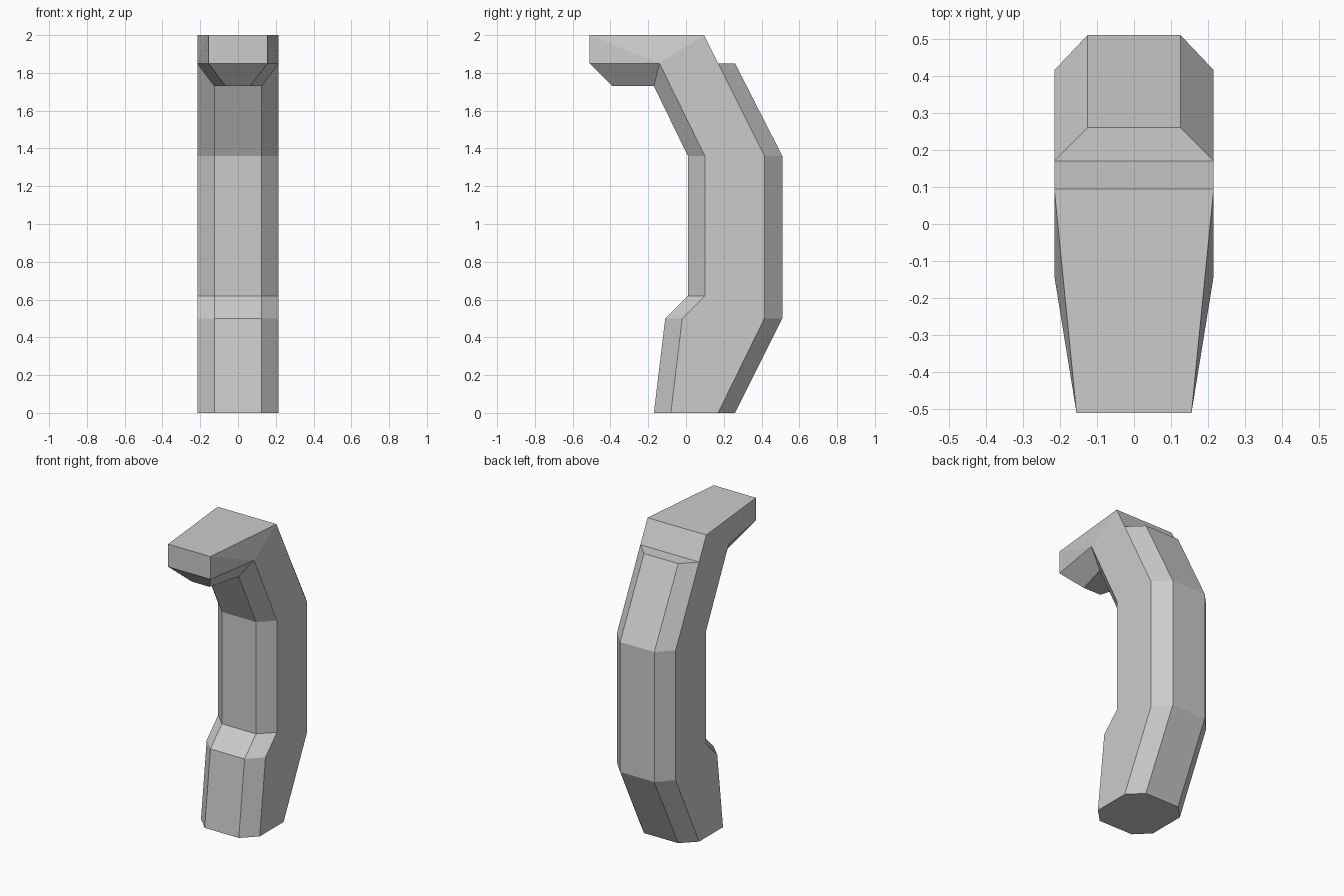
import bpy, bmesh

if "Cube" in bpy.data.objects:
    bpy.data.objects.remove(bpy.data.objects["Cube"])

# Lengthwise edge rows of the right half: (x, y, z), bottom to top
W, N = 0.215, 0.125
rows = {
    # front, narrow face edge
    "A": [(N, -.17, 0), (N, -.11, .5), (N, .01, .62), (N, .01, 1.36), (N, -.17, 1.73), (.065, -.39, 1.73)],
    # front edge of the flat side
    "B": [(W, -.08, 0), (W, -.02, .5), (W, .10, .62), (W, .10, 1.36), (W, -.14, 1.85), (.155, -.51, 1.85)],
    # back edge of the flat side, then the top of the head
    "C": [(W, .17, 0), (W, .415, .5), (W, .415, 1.36), (W, .17, 1.85), (W, .095, 2), (.155, -.51, 2)],
    # back, narrow face edge
    "D": [(N, .26, 0), (N, .51, .5), (N, .51, 1.36), (N, .26, 1.85)],
}

bm = bmesh.new()
R = {k: [bm.verts.new(p) for p in pts] for k, pts in rows.items()}
L = {k: [bm.verts.new((-x, y, z)) for x, y, z in pts] for k, pts in rows.items()}

# Chamfers and flat sides, mirrored left and right
for S in (R, L):
    A, B, C, D = (S[k] for k in "ABCD")
    for p, q, n in ((A, B, 5), (C, D, 3)):
        for i in range(n):
            bm.faces.new((p[i], p[i + 1], q[i + 1], q[i]))
    bm.faces.new(B[:5] + C[4::-1])
    bm.faces.new((B[4], B[5], C[5]))
    bm.faces.new((B[4], C[5], C[4]))

# Faces spanning the full width: front, head, top, back step and back
loop = [("A", i) for i in range(6)] + [("B", 5), ("C", 5), ("C", 4), ("C", 3)]
loop += [("D", i) for i in (3, 2, 1, 0)]
for (k, i), (m, j) in zip(loop, loop[1:]):
    bm.faces.new((R[k][i], R[m][j], L[m][j], L[k][i]))

# Octagonal base
bm.faces.new([R[k][0] for k in "ABCD"] + [L[k][0] for k in "DCBA"])

bmesh.ops.recalc_face_normals(bm, faces=bm.faces[:])
mesh = bpy.data.meshes.new("curved_grip")
bm.to_mesh(mesh)
bm.free()
bpy.context.collection.objects.link(bpy.data.objects.new("curved_grip", mesh))
